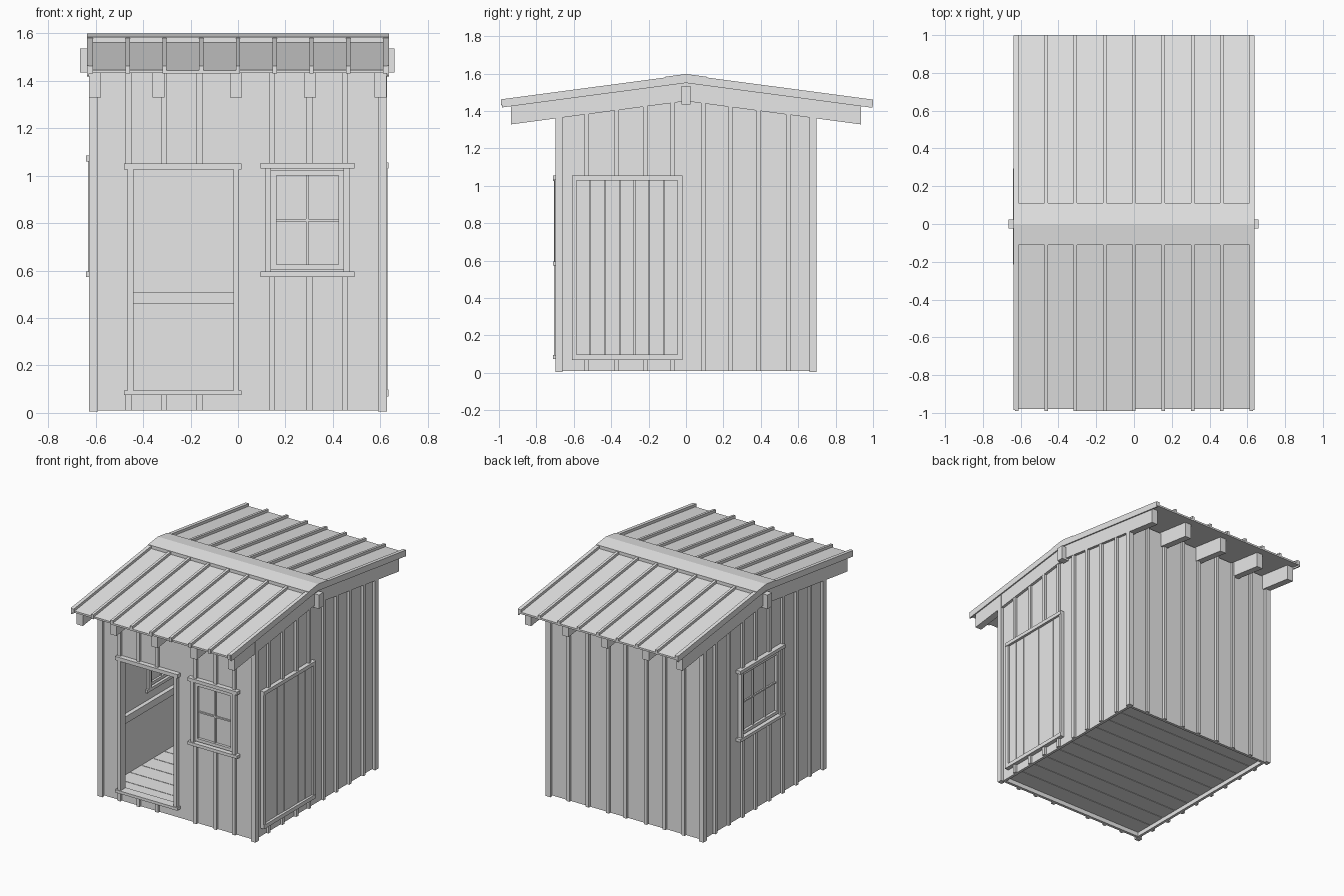
import bpy, bmesh, random

random.seed(4)
cube = bpy.data.objects.get("Cube")
if cube:
    bpy.data.objects.remove(cube, do_unlink=True)

wood = bpy.data.materials.new("plain grey")
wood.use_nodes = True
GREY = (0.8, 0.8, 0.8, 1)
wood.diffuse_color = GREY
wood.node_tree.nodes["Principled BSDF"].inputs["Base Color"].default_value = GREY

SLOPE = 0.133          # roof fall per unit of y
HX, HY = 0.605, 0.675  # outer faces of the board walls
BASE, APEX = 0.01, 1.555
THICK = 0.02
FACES = ((0, 2, 3, 1), (4, 5, 7, 6), (0, 1, 5, 4), (2, 6, 7, 3), (0, 4, 6, 2), (1, 3, 7, 5))


class Part:
    """Collects blocks into one named mesh object."""

    def __init__(self, name):
        self.name, self.bm = name, bmesh.new()

    def block(self, x0, x1, y0, y1, z0, z1, low=0, high=0):
        # low / high make the bottom / top follow the roof pitch
        vs = [self.bm.verts.new((x, y, z - SLOPE * abs(y) * f))
              for x in sorted((x0, x1)) for y in sorted((y0, y1))
              for z, f in ((z0, low), (z1, high))]
        for f in FACES:
            self.bm.faces.new([vs[i] for i in f])

    def on(self, side, u0, u1, d0, d1, z0, z1, high=0):
        # block laid on a wall: u runs along it, d points outwards
        if side in ("front", "back"):
            s = -1 if side == "front" else 1
            self.block(u0, u1, s * (HY + d0), s * (HY + d1), z0, z1, 0, high)
        else:
            s = -1 if side == "left" else 1
            self.block(s * (HX + d0), s * (HX + d1), u0, u1, z0, z1, 0, high)

    def done(self):
        bmesh.ops.recalc_face_normals(self.bm, faces=self.bm.faces)
        me = bpy.data.meshes.new(self.name)
        self.bm.to_mesh(me)
        self.bm.free()
        me.materials.append(wood)
        ob = bpy.data.objects.new(self.name, me)
        bpy.context.scene.collection.objects.link(ob)
        return ob


# openings per wall: u0, u1, z0, z1
DOORWAY = (-0.44, -0.02, 0.095, 1.025)
FRONT_WIN = (0.13, 0.455, 0.595, 1.03)
LEFT_WIN = (-0.18, 0.26, 0.595, 1.06)
SIDE_DOOR = (-0.61, -0.02, 0.07, 1.055)
HOLES = {"front": [DOORWAY, FRONT_WIN], "left": [LEFT_WIN], "right": [], "back": []}

# board walls, cut into strips around the openings
for side, holes in HOLES.items():
    half = HX if side in ("front", "back") else HY
    p = Part(side + "_wall")
    cuts = sorted({-half, half, 0} | {u for h in holes for u in h[:2]})
    for a, b in zip(cuts, cuts[1:]):
        hole = next((h for h in holes if h[0] <= a and b <= h[1]), None)
        if hole:
            p.on(side, a, b, -THICK, 0, BASE, hole[2])
            p.on(side, a, b, -THICK, 0, hole[3], APEX, 1)
        else:
            p.on(side, a, b, -THICK, 0, BASE, APEX, 1)
    p.done()

# battens covering the board joints
X_JOINTS = (-0.46, -0.31, -0.16, 0.14, 0.3, 0.45)
Y_JOINTS = (-0.53, -0.37, -0.22, -0.07, 0.09, 0.235, 0.385, 0.545)
BLOCKED = dict(HOLES, right=[SIDE_DOOR])
for side, holes in BLOCKED.items():
    p = Part(side + "_battens")
    joints = X_JOINTS if side in ("front", "back") else Y_JOINTS
    if side == "back":
        joints += (0,)
    for u in joints:
        u += random.uniform(-0.003, 0.003)
        w, d = 0.012, random.uniform(0.016, 0.02)
        hole = next((h for h in holes if h[0] - 0.03 < u < h[1] + 0.03), None)
        if hole:
            p.on(side, u - w, u + w, 0, d, BASE, hole[2])
            p.on(side, u - w, u + w, 0, d, hole[3], APEX, 1)
        else:
            p.on(side, u - w, u + w, 0, d, BASE, APEX, 1)
    p.done()

# corner trim boards
p = Part("corner_trim")
for side, half in (("front", HX), ("back", HX), ("left", HY), ("right", HY)):
    for s in (-1, 1):
        p.on(side, s * (half - 0.015), s * (half + 0.022), 0, 0.022, BASE - 0.005, APEX, 1)
p.done()

# doorway frame
p = Part("doorway_frame")
u0, u1, z0, z1 = DOORWAY
p.on("front", u0 - 0.04, u1 + 0.035, -0.03, 0.035, z1, z1 + 0.027)
p.on("front", u0 - 0.04, u1 + 0.035, -0.03, 0.035, z0 - 0.02, z0)
for a, b in ((u0 - 0.025, u0), (u1, u1 + 0.025)):
    p.on("front", a, b, -0.03, 0.03, z0, z1)
p.done()


# windows: outer trim, sash, bars and glass
def window(side, hole, columns):
    u0, u1, z0, z1 = hole
    p = Part(side + "_window_frame")
    for a, b in ((z0 - 0.022, z0), (z1, z1 + 0.024)):
        p.on(side, u0 - 0.035, u1 + 0.035, -0.035, 0.035, a, b)
    for a, b in ((u0 - 0.015, u0 + 0.01), (u1 - 0.01, u1 + 0.015)):
        p.on(side, a, b, -0.035, 0.028, z0, z1)
    p.done()
    p = Part(side + "_window_sash")
    u0, u1, z0, z1 = u0 + 0.01, u1 - 0.01, z0 + 0.008, z1 - 0.008
    t = 0.022
    for a, b in ((z0, z0 + t), (z1 - t, z1)):
        p.on(side, u0, u1, -0.025, 0.015, a, b)
    for a, b in ((u0, u0 + t), (u1 - t, u1)):
        p.on(side, a, b, -0.025, 0.015, z0 + t, z1 - t)
    zm = (z0 + z1) / 2
    p.on(side, u0 + t, u1 - t, -0.017, 0.006, zm - 0.005, zm + 0.005)
    for i in range(1, columns):
        u = u0 + (u1 - u0) * i / columns
        p.on(side, u - 0.005, u + 0.005, -0.016, 0.007, z0 + t, z1 - t)
    p.done()
    p = Part(side + "_window_glass")
    p.on(side, u0 + t, u1 - t, -0.01, -0.004, z0 + t, z1 - t)
    p.done()


window("front", FRONT_WIN, 2)
window("left", LEFT_WIN, 3)

# plank door on the right wall
u0, u1, z0, z1 = SIDE_DOOR
p = Part("side_door_planks")
count = 7
step = (u1 - u0 - 0.04) / count
for i in range(count):
    a = u0 + 0.02 + i * step
    p.on("right", a + 0.002, a + step - 0.002, 0, random.uniform(0.01, 0.014), z0, z1)
p.done()
p = Part("side_door_frame")
for a, b in ((z0, z0 + 0.028), (z1 - 0.026, z1)):
    p.on("right", u0, u1, 0, 0.03, a, b)
for a, b in ((u0, u0 + 0.025), (u1 - 0.025, u1)):
    p.on("right", a, b, 0, 0.026, z0 + 0.028, z1 - 0.026)
p.done()

# floor boards
p = Part("floor_boards")
count = 10
step = 2 * (HY - THICK) / count
for i in range(count):
    a = -HY + THICK + i * step
    p.block(THICK - HX, HX - THICK, a + 0.002, a + step - 0.002, 0.04, 0.07)
p.done()

# inside rails
p = Part("inside_rails")
for side, half in (("back", HX), ("left", HY), ("right", HY)):
    p.on(side, THICK - half, half - THICK, -0.05, -THICK, 0.46, 0.51)
p.on("front", 0, HX - THICK, -0.05, -THICK, 0.46, 0.51)
p.done()

# rafters and ridge beam
p = Part("rafters")
for x in (-0.603, -0.335, -0.008, 0.303, 0.6):
    for s in (-1, 1):
        p.block(x - 0.025, x + 0.025, 0, s * 0.935, 1.453, 1.564, 1, 1)
p.done()
p = Part("ridge_beam")
p.block(-0.665, 0.66, -0.025, 0.025, 1.435, 1.535)
p.done()

# metal roof sheets, each slope split between the ribs
RIBS = [i * 0.155 for i in range(-4, 5)]
p = Part("roof_sheets")
for i, (a, b) in enumerate(zip(RIBS, RIBS[1:])):
    p.block(a, b, 0, -0.99 if i in (2, 3) else -0.98, 1.562, 1.575, 1, 1)
    p.block(a, b, 0, 0.998, 1.562, 1.575, 1, 1)
p.done()
p = Part("roof_ribs")
for x in RIBS:
    for s, end in ((-1, -0.99), (1, 1)):
        p.block(x - 0.009, x + 0.009, 0, end, 1.562, 1.594, 1, 1)
p.done()
p = Part("roof_edge_trim")
for s in (-1, 1):
    for end in (-0.985, 0.998):
        p.block(s * 0.628, s * 0.637, 0, end, 1.55, 1.594, 1, 1)
p.done()

# ridge cap
p = Part("ridge_cap")
for end in (-0.11, 0.11):
    p.block(-0.637, 0.637, 0, end, 1.575, 1.598, 1, 1)
p.done()
